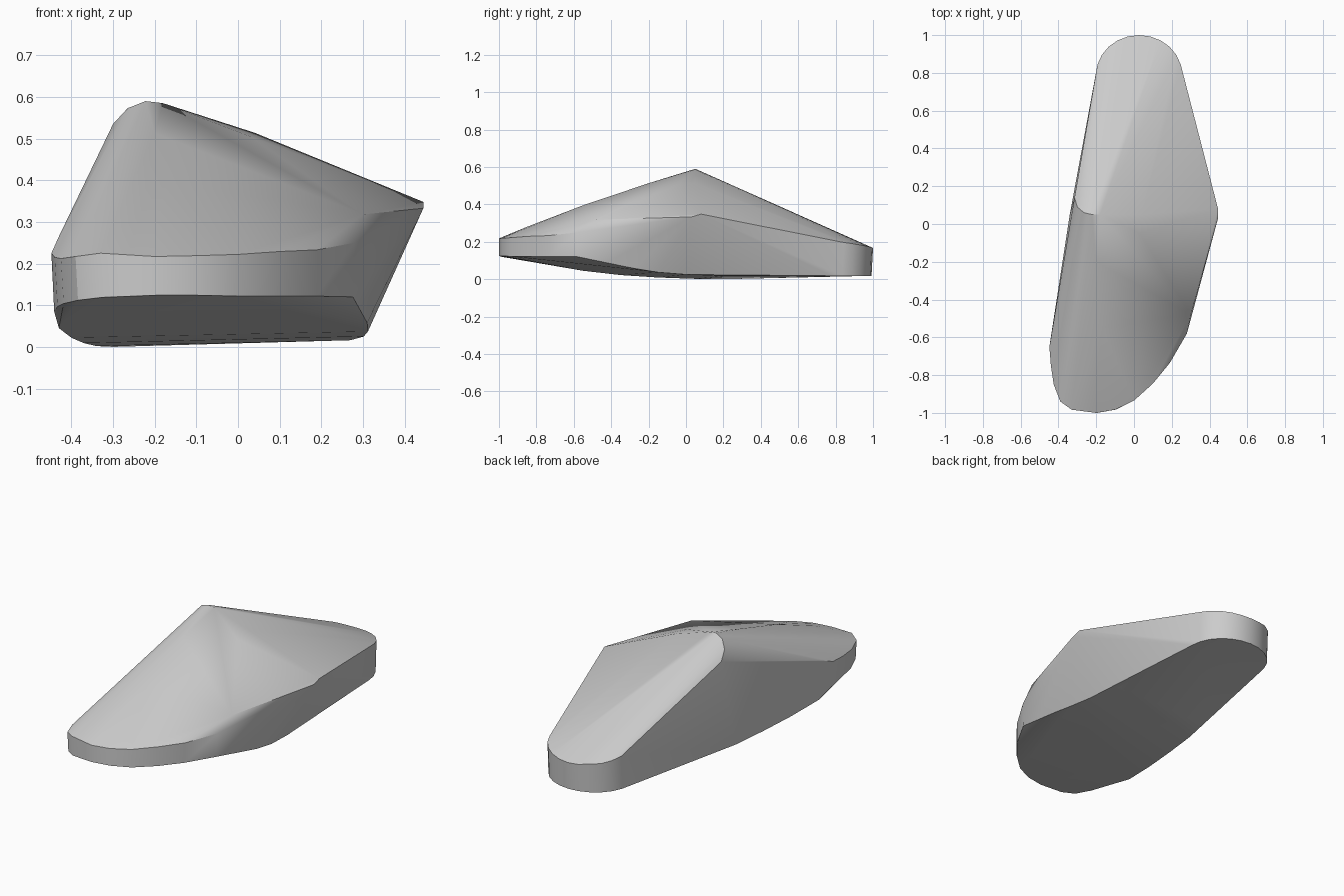
import bpy, bmesh, math

points = []

# Rounded narrow back end: upper and lower rims of a half ellipse
for i in range(13):
    a = math.pi * i / 12
    x = 0.027 + 0.228 * math.cos(a)
    y = 0.79 + 0.21 * math.sin(a)
    side = max(0, math.cos(a))
    top = 0.167 + (1 - y) * (0.40 - 0.22 * side if x > -0.1 else 0.22)
    points += [(x, y, top), (x, y - 0.008, 0.018)]

# Broad front end: plan outline with lower and upper rim heights
front = [(-0.448, -0.65, 0.085, 0.225), (-0.44, -0.75, 0.097, 0.215),
         (-0.425, -0.85, 0.104, 0.212), (-0.39, -0.94, 0.112, 0.217),
         (-0.33, -0.983, 0.119, 0.225), (-0.2, -1.0, 0.124, 0.217),
         (-0.1, -0.983, 0.124, 0.219), (0.0, -0.935, 0.122, 0.222),
         (0.1, -0.845, 0.122, 0.229), (0.19, -0.735, 0.122, 0.233),
         (0.28, -0.58, 0.12, 0.25)]
for x, y, low, high in front:
    points += [(x, y, high), (x * 0.985, y, low)]

# Curved underside edge, right then left
points += [(0.295, -0.42, 0.09), (0.31, -0.28, 0.058), (0.312, -0.15, 0.037),
           (0.302, 0.0, 0.025), (0.27, 0.2, 0.016)]
points += [(-0.43, -0.55, 0.045), (-0.40, -0.35, 0.022), (-0.37, -0.15, 0.009),
           (-0.34, 0.05, 0.002), (-0.30, 0.2, 0.0)]

# Peak and ridge, right-hand shoulder, and front crown
points += [(-0.315, 0.14, 0.49), (-0.30, 0.09, 0.535), (-0.265, 0.06, 0.573),
           (-0.222, 0.05, 0.59), (-0.18, 0.05, 0.585), (0.04, 0.05, 0.514)]
points += [(0.445, 0.03, 0.333), (0.445, 0.08, 0.348), (0.30, -0.48, 0.318)]
points += [(-0.17, -0.55, 0.395), (-0.2, -0.2, 0.513), (-0.2, -0.85, 0.28),
           (-0.43, -0.55, 0.265), (0.03, -0.05, 0.505), (0.10, -0.38, 0.39)]

bm = bmesh.new()
for p in points:
    bm.verts.new(p)
hull = bmesh.ops.convex_hull(bm, input=bm.verts)
unused = {v for v in hull["geom_interior"] + hull["geom_unused"]
          if isinstance(v, bmesh.types.BMVert)}
bmesh.ops.delete(bm, geom=list(unused), context='VERTS')
bmesh.ops.recalc_face_normals(bm, faces=bm.faces)

mesh = bpy.data.meshes.new("faceted_stone")
bm.to_mesh(mesh)
bm.free()
stone = bpy.data.objects.new("faceted_stone", mesh)
bpy.context.collection.objects.link(stone)
bpy.context.view_layer.objects.active = stone
stone.select_set(True)
bpy.ops.object.shade_smooth_by_angle(angle=math.radians(30))
